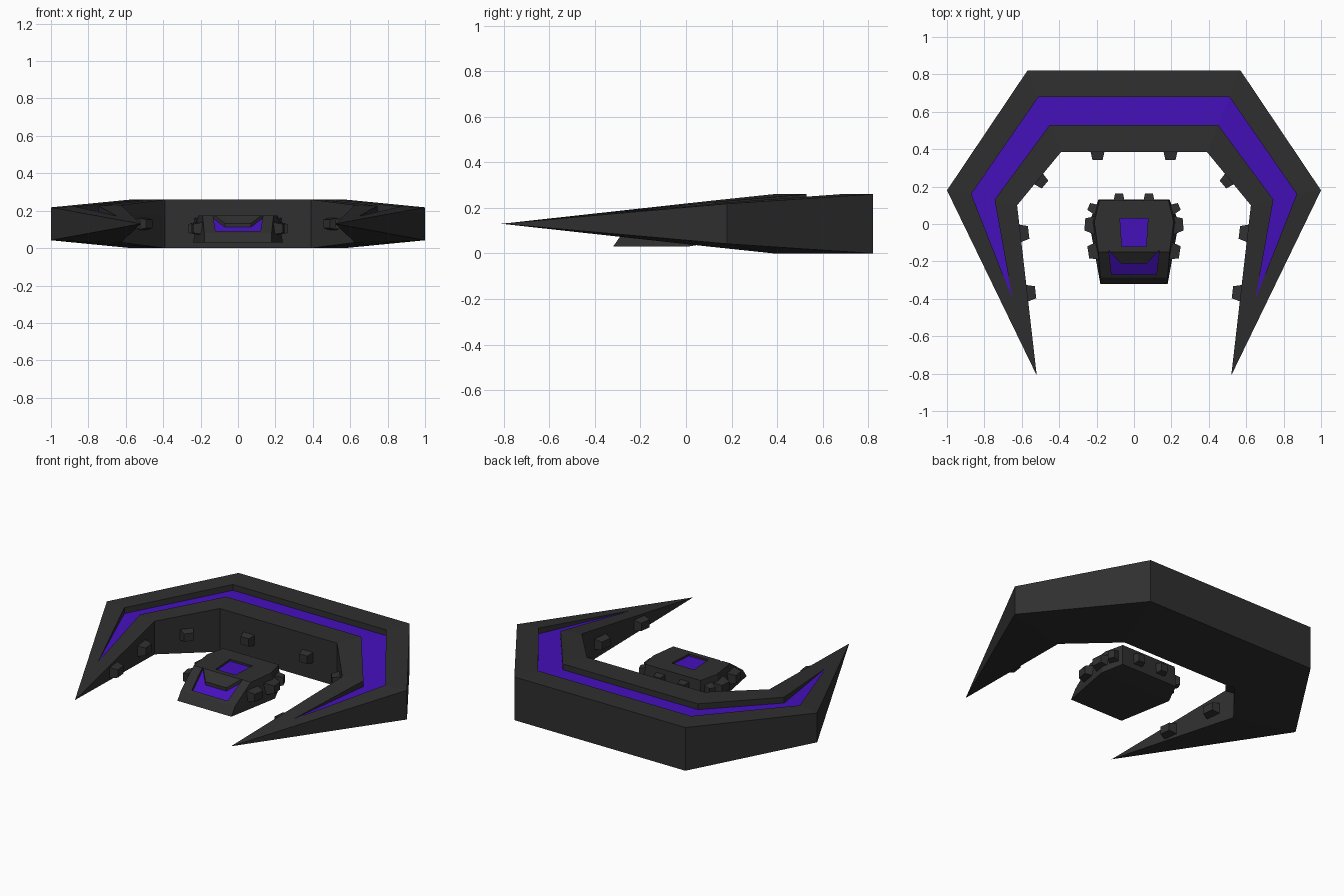
import bpy, bmesh, math
from mathutils import Vector

if "Cube" in bpy.data.objects:
    bpy.data.objects.remove(bpy.data.objects["Cube"])


def material(name, rgb):
    m = bpy.data.materials.new(name)
    m.diffuse_color = (*rgb, 1)
    m.use_nodes = True
    m.node_tree.nodes["Principled BSDF"].inputs["Base Color"].default_value = m.diffuse_color
    return m


MATS = [material("dark grey", (0.029, 0.029, 0.029)),
        material("violet", (0.06, 0.005, 0.5))]


def add_object(name, bm):
    bmesh.ops.recalc_face_normals(bm, faces=bm.faces[:])
    me = bpy.data.meshes.new(name)
    bm.to_mesh(me)
    bm.free()
    for m in MATS:
        me.materials.append(m)
    ob = bpy.data.objects.new(name, me)
    bpy.context.collection.objects.link(ob)
    return ob


def apply_modifier(ob, mod):
    bpy.context.view_layer.objects.active = ob
    bpy.ops.object.modifier_apply(modifier=mod.name)


# Crescent hull: one half as cross-sections, mirrored across x
def section(outer, g_out, g_in, inner, z_out, z_in):
    """Bottom pair, top rims, and the recessed groove floor of one section."""
    d = 0.035
    zo, zi = z_out + (z_in - z_out) * 0.34, z_out + (z_in - z_out) * 0.67
    pts = [(*outer, 0.26 - z_out), (*outer, z_out),
           (*g_out, zo), (*g_out, zo - d), (*g_in, zi - d), (*g_in, zi),
           (*inner, z_in), (*inner, 0.26 - z_in)]
    return [bm.verts.new(p) for p in pts]


bm = bmesh.new()
mid = section((0, 0.82), (0, 0.68), (0, 0.53), (0, 0.385), 0.26, 0.26)
back = section((0.57, 0.82), (0.51, 0.68), (0.45, 0.53), (0.39, 0.385), 0.26, 0.26)
side = section((1.0, 0.18), (0.87, 0.16), (0.745, 0.13), (0.625, 0.10), 0.218, 0.23)
groove_end = bm.verts.new((0.65, -0.40, 0.172))
tip = bm.verts.new((0.52, -0.81, 0.13))
FLOOR = 3
for a, b in ((mid, back), (back, side)):
    for i in range(8):
        j = (i + 1) % 8
        f = bm.faces.new((a[i], a[j], b[j], b[i]))
        f.material_index = int(i == FLOOR)
# Horn tapering to the tip, groove closing at its own end
for i in (0, 6, 7):
    bm.faces.new((side[i], side[(i + 1) % 8], tip))
for i in (2, 3, 4):
    f = bm.faces.new((side[i], side[i + 1], groove_end))
    f.material_index = int(i == FLOOR)
bm.faces.new((side[1], side[2], groove_end))
bm.faces.new((side[1], groove_end, tip))
bm.faces.new((side[5], side[6], groove_end))
bm.faces.new((side[6], tip, groove_end))
hull = add_object("crescent_hull", bm)
mod = hull.modifiers.new("mirror", "MIRROR")
mod.merge_threshold = 0.0005
apply_modifier(hull, mod)

# Central pod: convex faceted body with sloped nose
bm = bmesh.new()
for x, y, z in ((0.185, 0.125, 0.175), (0.212, 0.01, 0.175), (0.19, -0.15, 0.175),
                (0.18, -0.285, 0.08), (0.18, -0.32, 0.03),
                (0.24, 0.01, 0.03), (0.19, 0.13, 0.05)):
    for s in (1, -1):
        bm.verts.new((s * x, y, z))
bmesh.ops.convex_hull(bm, input=bm.verts[:])
bmesh.ops.dissolve_limit(bm, angle_limit=0.01, verts=bm.verts[:], edges=bm.edges[:])
pod = add_object("pod", bm)


def recess(outline, floor_z):
    """Cut a pocket into the pod whose floor is violet."""
    bm = bmesh.new()
    low = [bm.verts.new((x, y, floor_z(y))) for x, y in outline]
    high = [bm.verts.new((x, y, 0.3)) for x, y in outline]
    bm.faces.new(low).material_index = 1
    bm.faces.new(high)
    n = len(outline)
    for i in range(n):
        j = (i + 1) % n
        bm.faces.new((low[i], low[j], high[j], high[i]))
    cutter = add_object("pocket_cutter", bm)
    cutter.hide_render = True
    mod = pod.modifiers.new("pocket", "BOOLEAN")
    mod.operation = "DIFFERENCE"
    mod.solver = "EXACT"
    mod.object = cutter
    apply_modifier(pod, mod)
    bpy.data.objects.remove(cutter)


# Roof window and notched nose visor
recess([(-0.075, 0.03), (0.075, 0.03), (0.065, -0.12), (-0.065, -0.12)],
       lambda y: 0.163)
recess([(-0.135, -0.14), (-0.07, -0.21), (0.07, -0.21), (0.135, -0.14),
        (0.12, -0.27), (-0.12, -0.27)],
       lambda y: 0.155 + (y + 0.15) * 0.095 / 0.135)


# Tapered lugs, each placed on a wall and facing outward from it
def lug(name, x, y, angle, width, depth, z=0.13, height=0.065):
    out = Vector((math.cos(angle), math.sin(angle), 0))
    along = Vector((-out.y, out.x, 0))
    bm = bmesh.new()
    rings = []
    for d, k in ((-0.02, 1.1), (depth, 0.72)):
        rings.append([bm.verts.new(Vector((x, y, z)) + out * d
                                   + along * (u * k * width / 2)
                                   + Vector((0, 0, v * k * height / 2)))
                      for u, v in ((-1, -1), (1, -1), (1, 1), (-1, 1))])
    a, b = rings
    bm.faces.new(a)
    bm.faces.new(b)
    for i in range(4):
        j = (i + 1) % 4
        bm.faces.new((a[i], a[j], b[j], b[i]))
    add_object(name, bm)


LUGS = [  # name, x, y, facing in degrees, width, depth, z
    ("hull_back_lug", 0.195, 0.385, -90, 0.075, 0.043, 0.13),
    ("hull_corner_lug", 0.51, 0.24, 219.5, 0.075, 0.045, 0.13),
    ("hull_side_lug", 0.608, -0.05, 173.4, 0.095, 0.045, 0.13),
    ("hull_horn_lug", 0.571, -0.37, 173.4, 0.09, 0.045, 0.13),
    ("pod_back_lug", 0.08, 0.127, 90, 0.06, 0.035, 0.115),
    ("pod_corner_lug", 0.21, 0.08, 23, 0.055, 0.035, 0.11),
    ("pod_side_lug", 0.228, -0.005, 5, 0.09, 0.035, 0.105),
    ("pod_nose_lug", 0.205, -0.145, -9, 0.09, 0.04, 0.105),
]
for name, x, y, deg, w, d, z in LUGS:
    for s, tag in ((1, "right"), (-1, "left")):
        a = math.radians(deg if s == 1 else 180 - deg)
        lug(f"{name}_{tag}", s * x, y, a, w, d, z)
